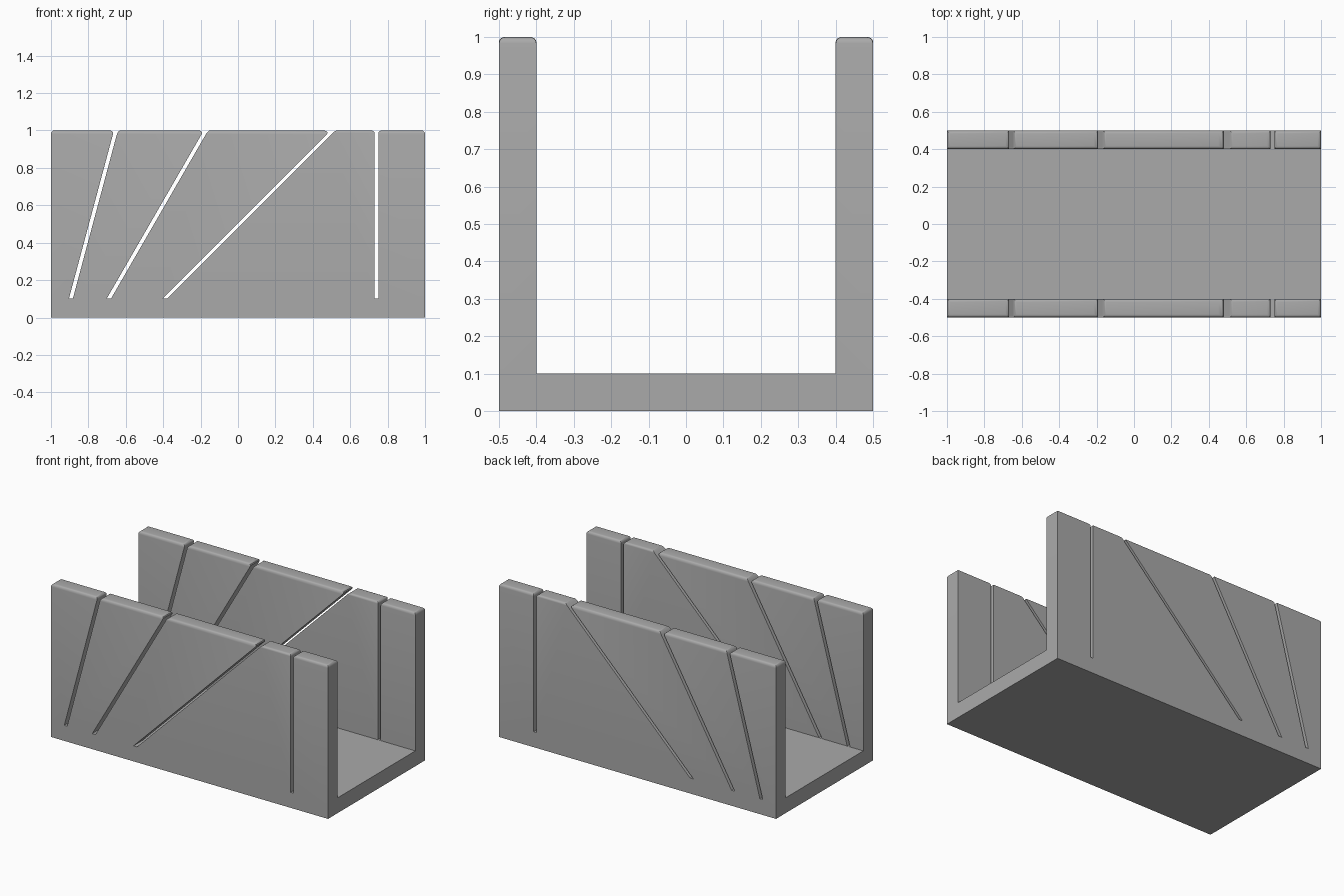
import bpy, bmesh, math

cube = bpy.data.objects.get("Cube")
if cube:
    bpy.data.objects.remove(cube, do_unlink=True)

RADIUS = 0.018      # rounding of the wall tops
SLOT_FLOOR = 0.101

grey = bpy.data.materials.new("matte_grey")
grey.use_nodes = True
grey.diffuse_color = (0.4, 0.4, 0.4, 1)
grey.node_tree.nodes["Principled BSDF"].inputs["Base Color"].default_value = (0.4, 0.4, 0.4, 1)


def prism(name, profile, sweep):
    """Extrude a flat profile along a vector into a solid object."""
    bm = bmesh.new()
    face = bm.faces.new([bm.verts.new(p) for p in profile])
    new = bmesh.ops.extrude_face_region(bm, geom=[face])["geom"]
    bmesh.ops.translate(bm, vec=sweep, verts=[v for v in new if isinstance(v, bmesh.types.BMVert)])
    bmesh.ops.recalc_face_normals(bm, faces=bm.faces)
    mesh = bpy.data.meshes.new(name)
    bm.to_mesh(mesh)
    bm.free()
    obj = bpy.data.objects.new(name, mesh)
    bpy.context.collection.objects.link(obj)
    return obj


# U-shaped channel: floor and two walls
half = [(0.5, 0), (0.5, 1), (0.4, 1), (0.4, 0.1)]
outline = half + [(-y, z) for y, z in reversed(half)]
box = prism("mitre_box", [(-1, y, z) for y, z in outline], (2, 0, 0))
box.data.materials.append(grey)
bpy.context.view_layer.objects.active = box
box.select_set(True)

# Saw slots through both walls: left edge at the foot, lean in degrees, width
slots = [(-0.904, 15, 0.021), (-0.702, 30, 0.023), (-0.404, 45, 0.025), (0.73, 0, 0.02)]
for x, lean, width in slots:
    top = 1.1
    shift = (top - SLOT_FLOOR) * math.tan(math.radians(lean))
    cutter = prism("slot_cutter", [(x, -0.6, SLOT_FLOOR), (x + width, -0.6, SLOT_FLOOR),
                                   (x + width + shift, -0.6, top), (x + shift, -0.6, top)], (0, 1.2, 0))
    cut = box.modifiers.new("saw_slot", 'BOOLEAN')
    cut.operation = 'DIFFERENCE'
    cut.solver = 'EXACT'
    cut.object = cutter
    bpy.ops.object.modifier_apply(modifier=cut.name)
    bpy.data.objects.remove(cutter, do_unlink=True)

# Weight the top edges so every corner gets the same rounding radius
bm = bmesh.new()
bm.from_mesh(box.data)
bmesh.ops.remove_doubles(bm, verts=bm.verts, dist=0.0001)
weight = bm.edges.layers.float.new("bevel_weight_edge")
max_tangent = RADIUS / math.tan(math.radians(22.5))
for e in bm.edges:
    if all(v.co.z > 0.999 for v in e.verts) and len(e.link_faces) == 2:
        turn = e.calc_face_angle()
        if turn > 0.1:
            e[weight] = RADIUS * math.tan(turn / 2) / max_tangent
bm.to_mesh(box.data)
bm.free()

rounding = box.modifiers.new("rounded_tops", 'BEVEL')
rounding.limit_method = 'WEIGHT'
rounding.width = max_tangent
rounding.segments = 4
rounding.use_clamp_overlap = False
bpy.ops.object.modifier_apply(modifier=rounding.name)
bpy.ops.object.shade_smooth_by_angle(angle=math.radians(35))
